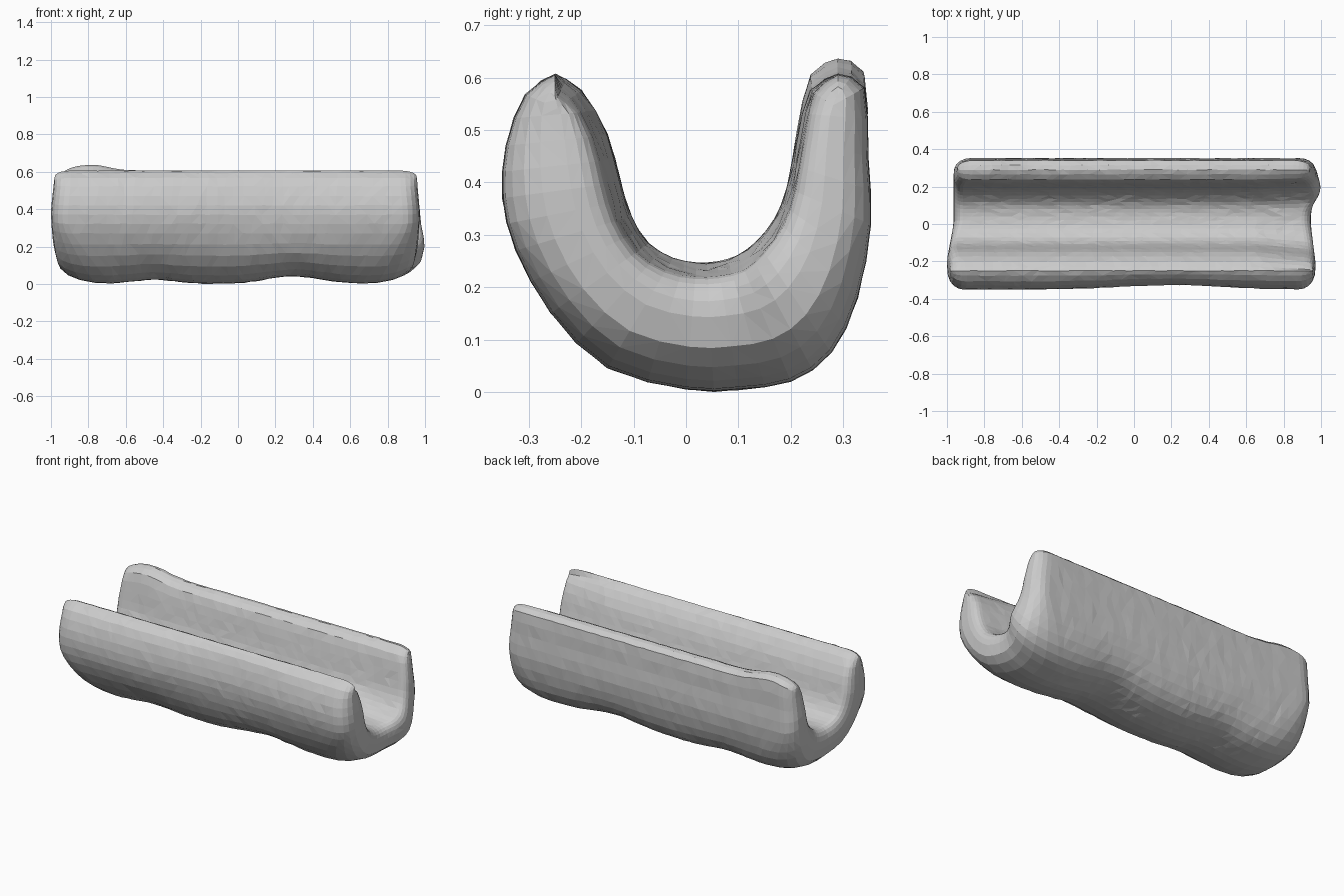
import bpy, bmesh, math, random
from mathutils import Vector

if "Cube" in bpy.data.objects:
    bpy.data.objects.remove(bpy.data.objects["Cube"])

random.seed(3)

# U cross-section: paired outer / inner points (y, z), front tip to back tip
PAIRS = [
    (-.25, .606, -.25, .606), (-.307, .567, -.20, .575), (-.344, .47, -.15, .49),
    (-.35, .37, -.125, .40), (-.325, .27, -.105, .335), (-.258, .15, -.072, .283),
    (-.15, .045, -.025, .255), (0, .004, .02, .246), (.1, .004, .06, .248),
    (.2, .02, .1, .26), (.277, .075, .135, .287), (.327, .18, .17, .33),
    (.352, .32, .193, .39), (.347, .45, .212, .48), (.34, .58, .238, .575),
    (.29, .606, .29, .606)]


def smooth(pts, steps=2):
    """Catmull-Rom refinement of an open row of points."""
    out = []
    for i in range(len(pts) - 1):
        a, b = pts[max(i - 1, 0)], pts[i]
        c, d = pts[i + 1], pts[min(i + 2, len(pts) - 1)]
        for k in range(steps):
            t = k / steps
            out.append(.5 * (2 * b + (c - a) * t + (2 * a - 5 * b + 4 * c - d) * t * t
                             + (3 * b - a - 3 * c + d) * t ** 3))
    return out + [pts[-1]]


def clamp(v):
    return min(1, max(0, v))


def bell(x, centre, width):
    return math.exp(-((x - centre) / width) ** 2)


rows = smooth([Vector(p) for p in PAIRS])
outer = [Vector((p[0], p[1])) for p in rows]
inner = [Vector((p[2], p[3])) for p in rows]
# Ridge line on which the rounded ends close, nearer the inside
ridge = [o * .42 + i * .58 for o, i in zip(outer, inner)]
for i, drop in ((0, .04), (1, .037), (2, .03)):
    ridge[i] = ridge[i] - Vector((0, drop))
    ridge[-1 - i] = ridge[-1 - i] - Vector((0, drop))

n = len(rows)
ring = [(outer[i], ridge[i], True) for i in range(n)]
ring += [(inner[i], ridge[i], False) for i in range(n - 2, 0, -1)]


def end_x(c, side):
    lean = .02 * clamp((c.y - .4) / .18)
    if side < 0:
        return -.965 - .035 * clamp(-c.x / .22) + lean
    return .945 + .03 * clamp(-c.x / .25) + .052 * bell(c.x, .2, .08) - lean


def place(p, c, is_outer, side, a=None, t=None):
    """Point on the rounded end (angle a) or on the straight body (fraction t)."""
    low = max(0, 1 - p.y / .3)
    length = .09 + .2 * low if is_outer else .05
    length = max(length, .08 * clamp((p.y - .52) / .05))
    left, right = end_x(c, -1), end_x(c, 1)
    s = 1
    if a is None:
        x = (left + length) * (1 - t) + (right - length) * t
    else:
        s = max(0, math.cos(a)) ** .75
        x = (left if side < 0 else right) - side * length * (1 - math.sin(a))
    # Channel flares a little towards the right end
    if not is_outer:
        p = p + (c - p).normalized() * .03 * clamp((x - .65) / .28) * clamp((.3 - p.x) / .2)
    y, z = c + (p - c) * s
    # Uneven underside, raised back corner and slightly waisted front
    if is_outer:
        wave = .022 * bell(x, -.45, .15) + .04 * bell(x, .3, .2)
        z += wave * max(0, 1 - z / .25)
        y += .024 * bell(x, .2, .4) * clamp((-y - .25) / .09)
    if y > .15:
        z += .032 * bell(x, -.79, .13) * clamp((z - .4) / .17)
    if a is None and 0 < t < 1:
        x += random.uniform(-.012, .012)
        y += random.uniform(-.0015, .0015)
        z += random.uniform(-.0015, .0015)
    return x, y, z


STEPS, BODY = 5, 36
sections = [(-1, math.pi / 2 * (1 - k / STEPS), None) for k in range(STEPS)]
sections += [(0, None, k / BODY) for k in range(BODY + 1)]
sections += [(1, math.pi / 2 * (k + 1) / STEPS, None) for k in range(STEPS)]

# Loft the sections; each end collapses to its ridge line
bm = bmesh.new()
loops = [[bm.verts.new(place(p, c, o, side, a, t)) for p, c, o in ring]
         for side, a, t in sections]
m = len(ring)
for A, B in zip(loops, loops[1:]):
    for i in range(m):
        j = (i + 1) % m
        bm.faces.new((A[i], A[j], B[j], B[i]))
bmesh.ops.remove_doubles(bm, verts=bm.verts, dist=.0008)
bmesh.ops.triangulate(bm, faces=bm.faces)
bmesh.ops.recalc_face_normals(bm, faces=bm.faces)

mesh = bpy.data.meshes.new("curved_channel")
bm.to_mesh(mesh)
bm.free()
channel = bpy.data.objects.new("curved_channel", mesh)
bpy.context.collection.objects.link(channel)
